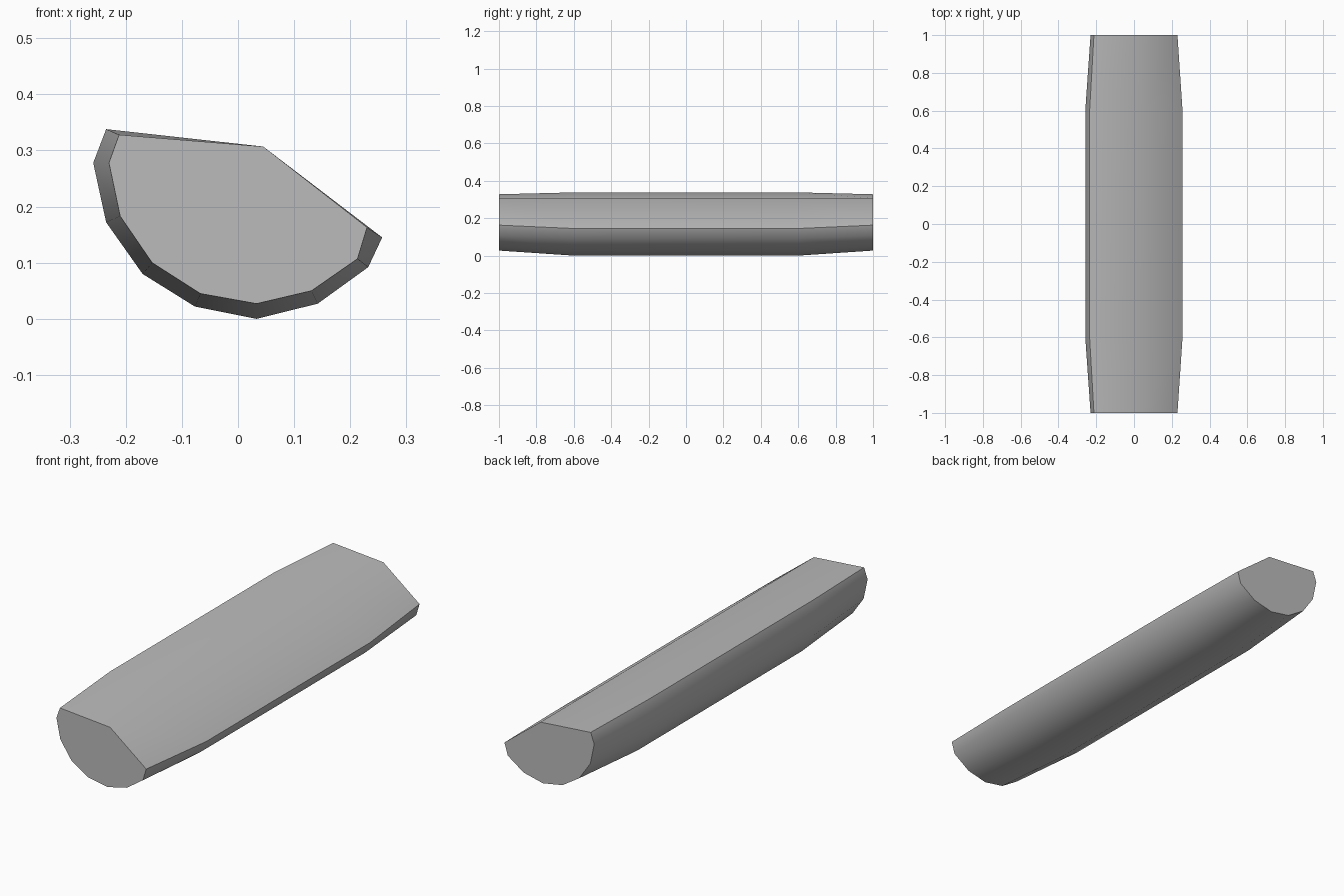
import bpy
import bmesh
from math import radians

cube = bpy.data.objects.get("Cube")
if cube:
    bpy.data.objects.remove(cube, do_unlink=True)

# One flat grey
grey = bpy.data.materials.new("plain grey")
grey.use_nodes = True
colour = (0.5, 0.5, 0.5, 1)
grey.diffuse_color = colour
grey.node_tree.nodes["Principled BSDF"].inputs["Base Color"].default_value = colour

# Cross-sections (x, z): full middle and narrowed end, sharing the top ridge
middle = [(-.235, .338), (.045, .307), (.257, .145), (.232, .092), (.142, .027),
          (.033, 0), (-.077, .022), (-.17, .08), (-.235, .172), (-.258, .278)]
end = [(-.212, .328), (.045, .307), (.23, .163), (.213, .107), (.131, .05),
       (.033, .027), (-.067, .045), (-.153, .1), (-.21, .183), (-.23, .278)]


def loft(name, stations):
    """Skin a closed body through (y, profile) stations."""
    bm = bmesh.new()
    rings = [[bm.verts.new((x, y, z)) for x, z in profile] for y, profile in stations]
    for a, b in zip(rings, rings[1:]):
        n = len(a)
        for i in range(n):
            j = (i + 1) % n
            bm.faces.new((a[i], a[j], b[j], b[i]))
    bm.faces.new(rings[0])
    bm.faces.new(rings[-1])
    bmesh.ops.recalc_face_normals(bm, faces=bm.faces)
    mesh = bpy.data.meshes.new(name)
    bm.to_mesh(mesh)
    bm.free()
    obj = bpy.data.objects.new(name, mesh)
    bpy.context.collection.objects.link(obj)
    return obj


# Long bar with tapered ends
bar = loft("tapered_bar", [(-1, end), (-.6, middle), (.6, middle), (1, end)])
bar.data.materials.append(grey)

# Smooth rounded underside and ridge, crisp side edges and ends
bpy.ops.object.select_all(action="DESELECT")
bar.select_set(True)
bpy.context.view_layer.objects.active = bar
bpy.ops.object.shade_smooth_by_angle(angle=radians(40))
